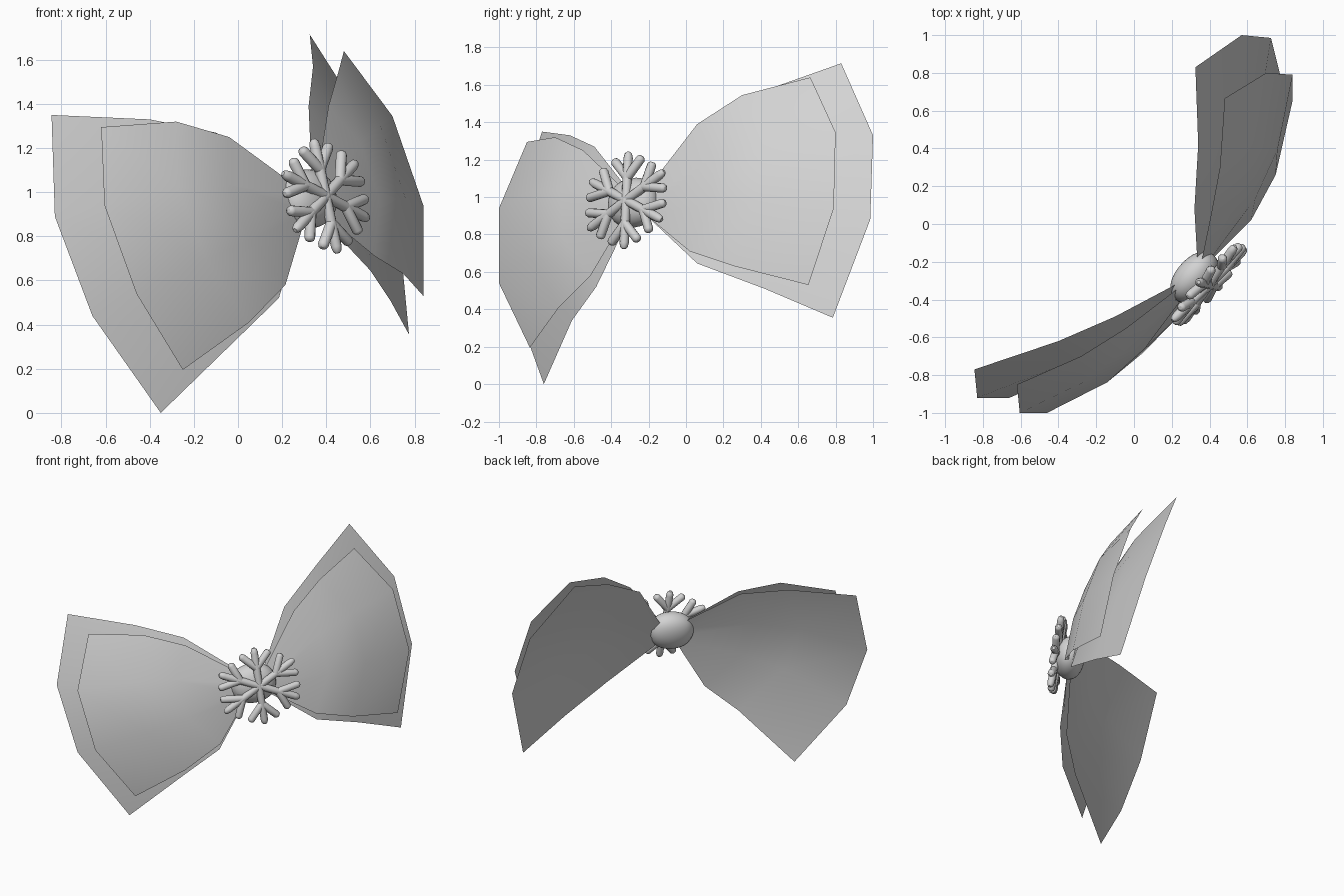
import bpy, bmesh, math
from mathutils import Vector, Matrix

default_cube = bpy.data.objects.get("Cube")
if default_cube:
    bpy.data.objects.remove(default_cube, do_unlink=True)


def make_material(name, grey):
    material = bpy.data.materials.new(name)
    material.use_nodes = True
    colour = (grey, grey, grey, 1)
    material.diffuse_color = colour
    material.node_tree.nodes["Principled BSDF"].inputs["Base Color"].default_value = colour
    return material


bow_grey = make_material("bow grey", 0.65)

# Tilted frame shared by the knot and the ornament: along the bow, up, outward
along = Vector((.64, .76, .1)).normalized()
up = Vector((-.22, .03, .97))
up = (up - along * up.dot(along)).normalized()
outward = along.cross(up)
tilt = Matrix((along, up, outward)).transposed().to_4x4()


def add_object(name, bm):
    mesh = bpy.data.meshes.new(name)
    bm.to_mesh(mesh)
    bm.free()
    mesh.materials.append(bow_grey)
    for polygon in mesh.polygons:
        polygon.use_smooth = True
    obj = bpy.data.objects.new(name, mesh)
    bpy.context.collection.objects.link(obj)
    return obj


def ribbon_panel(name, falloff, upper_edge, lower_edge, tip):
    """Cupped sheet between two edges; the tip's bulge fades towards the knot."""
    upper = [Vector(p) for p in upper_edge]
    lower = [Vector(p) for p in lower_edge]
    full_width = (upper[0] - lower[0]).length
    bulge = [Vector(p) - upper[0].lerp(lower[0], (i + 1) / 3) for i, p in enumerate(tip)]
    bm = bmesh.new()
    rows = []
    for a, d in zip(upper, lower):
        ratio = ((a - d).length / full_width) ** falloff
        inner = [a.lerp(d, (i + 1) / 3) + b * ratio for i, b in enumerate(bulge)]
        rows.append([bm.verts.new(p) for p in (a, *inner, d)])
    for near, far in zip(rows, rows[1:]):
        for i in range(len(near) - 1):
            bm.faces.new((near[i], near[i + 1], far[i + 1], far[i]))
    bm.normal_update()
    if sum(f.normal.dot(outward) for f in bm.faces) < 0:
        bmesh.ops.reverse_faces(bm, faces=bm.faces[:])
    add_object(name, bm)


# Ribbon loops: a smaller front panel and a larger back panel on each side
ribbon_panel("right_front_panel", .3,
             [(-.62, -.85, 1.295), (-.28, -.70, 1.32), (-.04, -.55, 1.25), (.26, -.32, 1.03)],
             [(-.25, -.835, .195), (.05, -.68, .41), (.215, -.51, .58), (.31, -.32, .9)],
             [(-.605, -1, .94), (-.46, -1, .54)])
ribbon_panel("right_back_panel", .4,
             [(-.845, -.77, 1.35), (-.4, -.62, 1.33), (-.1, -.49, 1.27), (.24, -.31, 1.04)],
             [(-.35, -.76, 0), (0, -.61, .34), (.185, -.48, .52), (.3, -.3, .89)],
             [(-.83, -.92, .89), (-.66, -.92, .44)])
ribbon_panel("left_front_panel", .55,
             [(.48, .665, 1.64), (.455, .3, 1.545), (.41, .06, 1.39), (.355, -.21, 1.04)],
             [(.84, .655, .53), (.75, .26, .63), (.62, .02, .71), (.39, -.21, .9)],
             [(.7, .8, 1.345), (.84, .79, .94)])
ribbon_panel("left_back_panel", .55,
             [(.325, .83, 1.715), (.34, .42, 1.57), (.32, .08, 1.39), (.335, -.19, 1.04)],
             [(.775, .785, .355), (.69, .42, .51), (.6, .06, .645), (.37, -.2, .89)],
             [(.57, 1, 1.33), (.725, .985, .88)])

# Rounded knot, flattened from front to back
bm = bmesh.new()
bmesh.ops.create_cube(bm, size=1, matrix=Matrix.Diagonal((.37, .32, .23, 1)))
knot = add_object("knot", bm)
knot.matrix_world = Matrix.Translation((.32, -.282, .97)) @ tilt
rounding = knot.modifiers.new("rounding", 'SUBSURF')
rounding.levels = rounding.render_levels = 3

# Six-armed ice crystal, slightly wider than tall, each arm a stem with two prongs
curve = bpy.data.curves.new("ice_crystal", 'CURVE')
curve.dimensions = '3D'
curve.bevel_depth = .025
curve.bevel_resolution = 3
curve.use_fill_caps = True
widen = Matrix.Diagonal((1.13, 1, 1))


def add_rod(start, end):
    spline = curve.splines.new('POLY')
    stations = ((0, 1), (.88, 1), (.96, .8), (1, .4))
    spline.points.add(len(stations) - 1)
    for point, (t, radius) in zip(spline.points, stations):
        point.co = (*start.lerp(end, t), 1)
        point.radius = radius


for i in range(6):
    turn = widen @ Matrix.Rotation(i * math.pi / 3, 3, 'Z')
    add_rod(Vector((0, 0, 0)), turn @ Vector((0, .265, 0)))
    for side in (-1, 1):
        add_rod(turn @ Vector((0, .125, 0)), turn @ Vector((side * .088, .23, 0)))

crystal = bpy.data.objects.new("ice_crystal", curve)
curve.materials.append(bow_grey)
bpy.context.collection.objects.link(crystal)
crystal.matrix_world = Matrix.Translation((.397, -.32, .982)) @ tilt
bpy.ops.object.select_all(action='DESELECT')
crystal.select_set(True)
bpy.context.view_layer.objects.active = crystal
bpy.ops.object.convert(target='MESH')
bpy.ops.object.shade_smooth_by_angle(angle=math.radians(60))
